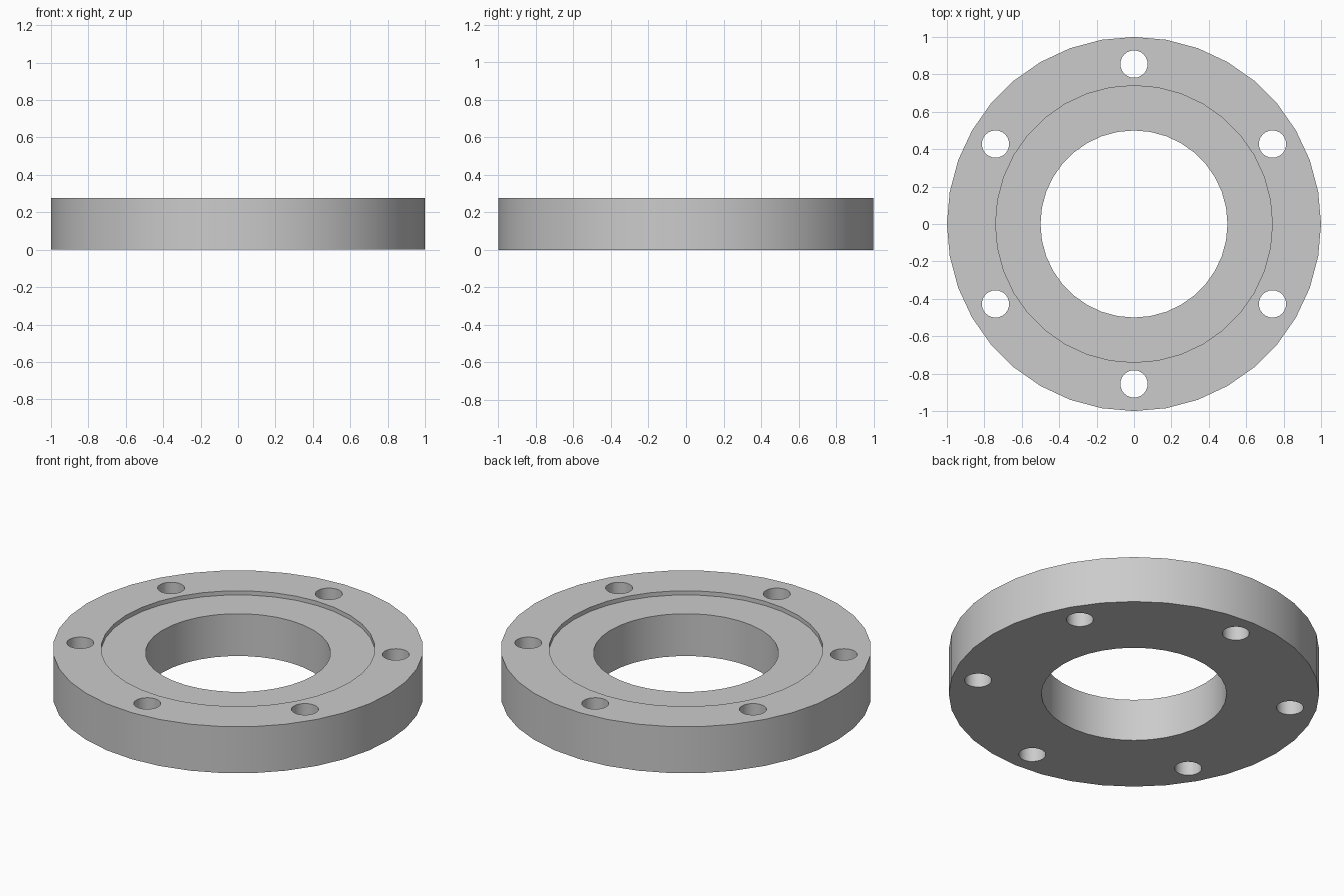
import bpy, bmesh
from math import tau, sin, cos
from mathutils import Matrix, Vector

cube = bpy.data.objects.get("Cube")
if cube:
    bpy.data.objects.remove(cube, do_unlink=True)

HEIGHT = 0.277
RECESS = 0.025
BOLT_CIRCLE = 0.855
BOLT_RADIUS = 0.073

steel = bpy.data.materials.new("grey_steel")
steel.use_nodes = True
colour = (0.6, 0.6, 0.6, 1)
steel.diffuse_color = colour
steel.node_tree.nodes["Principled BSDF"].inputs["Base Color"].default_value = colour


def add_object(name, bm):
    bmesh.ops.recalc_face_normals(bm, faces=bm.faces)
    mesh = bpy.data.meshes.new(name)
    bm.to_mesh(mesh)
    bm.free()
    mesh.materials.append(steel)
    obj = bpy.data.objects.new(name, mesh)
    bpy.context.collection.objects.link(obj)
    return obj


def lathe(name, profile, sides):
    """Revolve a closed (radius, height) profile around z."""
    bm = bmesh.new()
    rings = [[bm.verts.new((r * cos(tau * i / sides), r * sin(tau * i / sides), z))
              for r, z in profile] for i in range(sides)]
    n = len(profile)
    for i in range(sides):
        a, b = rings[i], rings[(i + 1) % sides]
        for j in range(n):
            k = (j + 1) % n
            bm.faces.new((a[j], b[j], b[k], a[k]))
    return add_object(name, bm)


# Ring with a central bore and a shallow recess in the top face
floor = HEIGHT - RECESS
flange = lathe("flange_ring", [(0.5, 0), (1, 0), (1, HEIGHT), (0.74, HEIGHT),
                               (0.74, floor), (0.5, floor)], 36)

# Six bolt hole cutters, evenly spaced
bm = bmesh.new()
for i in range(6):
    angle = tau * (i + 0.5) / 6
    spot = Vector((BOLT_CIRCLE * cos(angle), BOLT_CIRCLE * sin(angle), HEIGHT / 2))
    bmesh.ops.create_cone(bm, cap_ends=True, segments=24, radius1=BOLT_RADIUS,
                          radius2=BOLT_RADIUS, depth=HEIGHT * 2,
                          matrix=Matrix.Translation(spot))
cutter = add_object("bolt_hole_cutter", bm)
cutter.hide_render = True

# Cut the holes, then drop the cutter
holes = flange.modifiers.new("bolt_holes", "BOOLEAN")
holes.operation = "DIFFERENCE"
holes.solver = "EXACT"
holes.object = cutter
bpy.ops.object.select_all(action="DESELECT")
flange.select_set(True)
bpy.context.view_layer.objects.active = flange
bpy.ops.object.modifier_apply(modifier=holes.name)
bpy.data.objects.remove(cutter, do_unlink=True)

# Smooth round walls, sharp rims
bpy.ops.object.shade_smooth_by_angle(angle=0.6)
